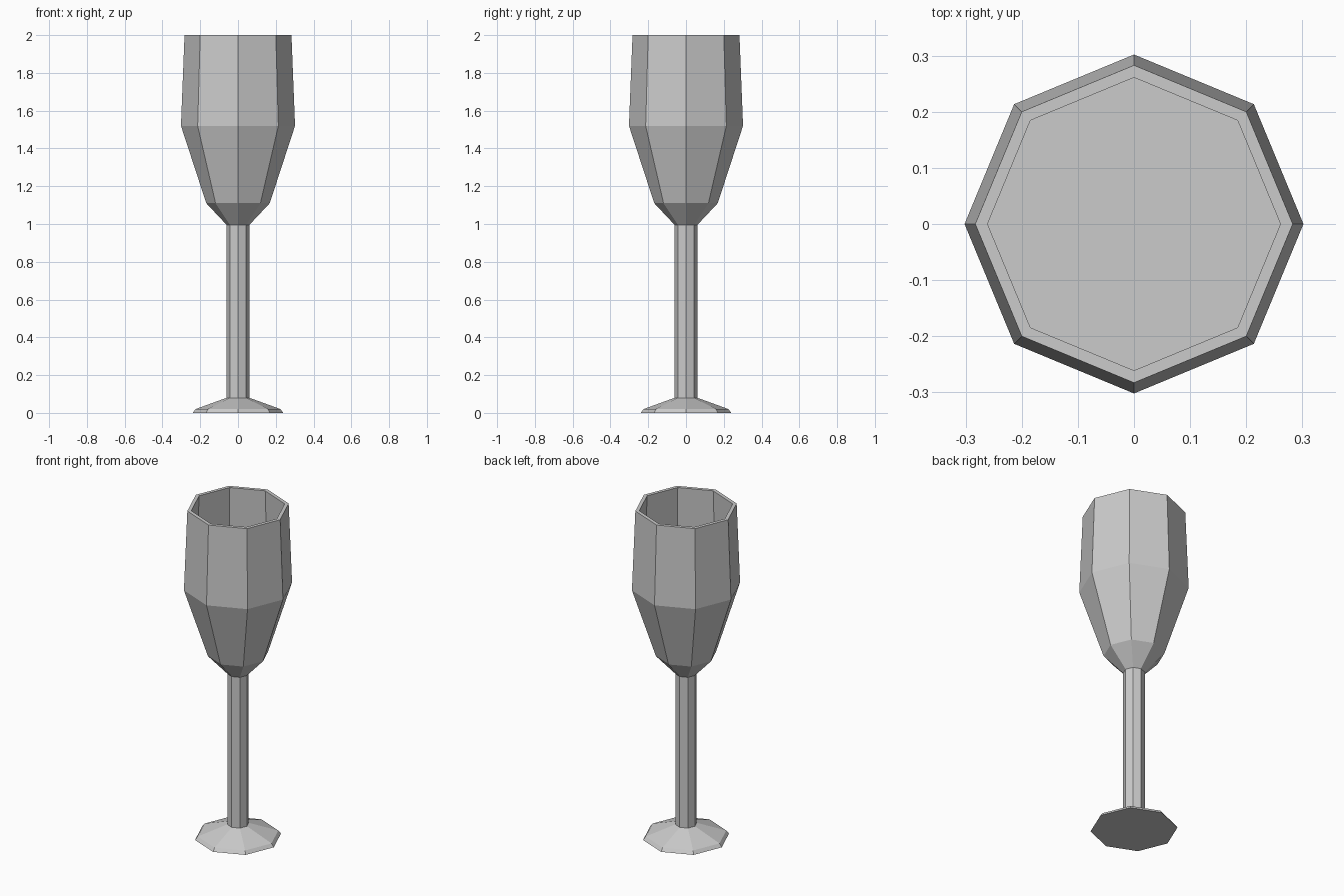
import bpy
import bmesh
from math import cos, sin, tau

SIDES = 8

default_cube = bpy.data.objects.get("Cube")
if default_cube:
    bpy.data.objects.remove(default_cube, do_unlink=True)

grey = bpy.data.materials.new("plain grey")
grey.use_nodes = True
colour = (0.6, 0.6, 0.6, 1)
grey.diffuse_color = colour
grey.node_tree.nodes["Principled BSDF"].inputs["Base Color"].default_value = colour


def lathe(name, profile, cap_start=False, cap_end=False):
    """Turn a (radius, height) profile into a flat-sided part."""
    bm = bmesh.new()
    rings = [[bm.verts.new((r * cos(tau * i / SIDES), r * sin(tau * i / SIDES), z))
              for i in range(SIDES)] for r, z in profile]
    for low, high in zip(rings, rings[1:]):
        for i in range(SIDES):
            j = (i + 1) % SIDES
            bm.faces.new((low[i], low[j], high[j], high[i]))
    if cap_start:
        bm.faces.new(rings[0][::-1])
    if cap_end:
        bm.faces.new(rings[-1])
    mesh = bpy.data.meshes.new(name)
    bm.to_mesh(mesh)
    bm.free()
    mesh.materials.append(grey)
    part = bpy.data.objects.new(name, mesh)
    bpy.context.collection.objects.link(part)
    return part


# Foot with a small bevelled edge
lathe("foot", [(0.24, 0), (0.225, 0.02), (0.06, 0.08)], cap_start=True)

# Straight stem
lathe("stem", [(0.06, 0.08), (0.06, 0.995)])

# Bowl: outer wall, rim, inner wall and flat inner floor
lathe("bowl", [(0.06, 0.995), (0.168, 1.11), (0.302, 1.52), (0.283, 2),
               (0.261, 2), (0.28, 1.52)], cap_end=True)
